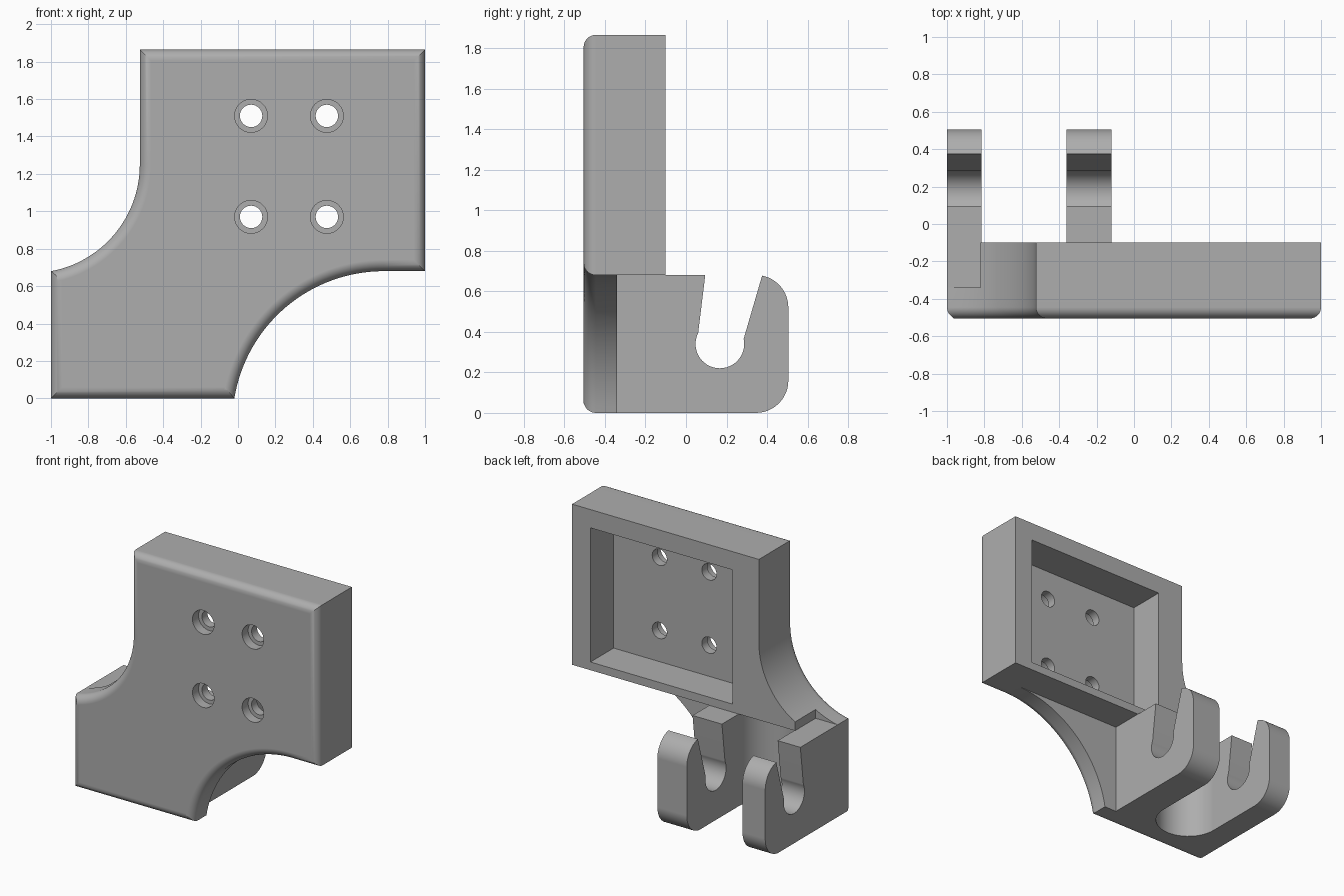
import bpy, bmesh, math
from mathutils import Vector

cube = bpy.data.objects.get("Cube")
if cube:
    bpy.data.objects.remove(cube, do_unlink=True)

grey = bpy.data.materials.new("plain grey")
grey.use_nodes = True
grey.diffuse_color = (0.42, 0.42, 0.42, 1)
grey.node_tree.nodes["Principled BSDF"].inputs["Base Color"].default_value = grey.diffuse_color

FRONT, PLATE_BACK, HOUSING_BACK, HOOK_BACK = -0.505, -0.34, -0.1, 0.505
TOP, STEP = 1.865, 0.68
HOOK_X, INNER_X, OUTER_X, HOUSING_X = -0.815, -0.36, -0.12, -0.82


def arc(c, r, a, b, n=20):
    """Points on a circle from angle a to angle b, in radians."""
    return [(c[0] + r * math.cos(a + (b - a) * i / n),
             c[1] + r * math.sin(a + (b - a) * i / n)) for i in range(n + 1)]


def prism(name, pts, axis, lo, hi, bevel=0):
    """Extrude a profile along an axis; optionally round the edges of its low end."""
    place = {"x": lambda p, d: (d, p[0], p[1]),
             "y": lambda p, d: (p[0], d, p[1]),
             "z": lambda p, d: (p[0], p[1], d)}[axis]
    bm = bmesh.new()
    cap = bm.faces.new([bm.verts.new(place(p, lo)) for p in pts])
    ext = bmesh.ops.extrude_face_region(bm, geom=[cap], use_keep_orig=True)
    moved = [v for v in ext["geom"] if isinstance(v, bmesh.types.BMVert)]
    bmesh.ops.translate(bm, verts=moved, vec=Vector(place((0, 0), hi - lo)))
    bmesh.ops.recalc_face_normals(bm, faces=bm.faces)
    if bevel:
        bmesh.ops.bevel(bm, geom=list(cap.edges), offset=bevel, segments=8,
                        profile=0.5, affect="EDGES", clamp_overlap=False)
    mesh = bpy.data.meshes.new(name)
    bm.to_mesh(mesh)
    bm.free()
    mesh.materials.append(grey)
    ob = bpy.data.objects.new(name, mesh)
    bpy.context.collection.objects.link(ob)
    return ob


def combine(target, other, operation):
    """Apply a boolean and discard the other part."""
    mod = target.modifiers.new("combine", "BOOLEAN")
    mod.operation, mod.object, mod.solver = operation, other, "EXACT"
    bpy.context.view_layer.update()
    bpy.context.view_layer.objects.active = target
    bpy.ops.object.modifier_apply(modifier=mod.name)
    bpy.data.objects.remove(other, do_unlink=True)


def box(x0, x1, y0, y1):
    return [(x0, y0), (x1, y0), (x1, y1), (x0, y1)]


# Shared curves of the left shoulder, split where the housing begins
sc, sr = (-1.105, 1.25), 0.58
split = -math.acos((HOUSING_X - sc[0]) / sr)
corner = math.atan2(STEP - sc[1], -1 - sc[0])
shoulder = arc(sc, sr, 0, split)
tip = arc(sc, sr, split, corner, 8)[1:-1] + [(-1, STEP)]

# Front plate with a large concave cut-out and rounded front edges
cr, cx = 0.81, 0.78
cc = (cx, STEP - cr)
cutout = arc(cc, cr, math.pi - math.asin((cr - STEP) / cr), math.pi / 2, 32)
outline = cutout + [(1, STEP), (1, TOP), (-0.525, TOP)] + shoulder + tip + [(-1, 0)]
bracket = prism("bracket", outline, "y", FRONT, PLATE_BACK, bevel=0.06)

# Deep housing behind the upper plate
housing = prism("housing", [(HOUSING_X, STEP), (1, STEP), (1, TOP), (-0.525, TOP)] + shoulder,
                "y", PLATE_BACK - 0.06, HOUSING_BACK)
combine(bracket, housing, "UNION")

# Hook side profile: rounded back corners and an open tapered slot
hook = ([(PLATE_BACK - 0.06, 0)]
        + arc((HOOK_BACK - 0.16, 0.16), 0.16, -math.pi / 2, 0, 12)
        + arc((HOOK_BACK - 0.16, 0.52), 0.16, 0, math.radians(79), 12)
        + arc((0.167, 0.34), 0.12, math.radians(12), math.radians(-207), 28)
        + [(0.095, STEP), (PLATE_BACK - 0.06, STEP)])
hooks = prism("hooks", hook, "x", -1, OUTER_X)

# Round-ended gap that splits the hooks
gap_r = (INNER_X - HOOK_X) / 2
gap_c = (HOOK_X + gap_r, PLATE_BACK + 0.005 + gap_r)
gap = prism("gap", arc(gap_c, gap_r, math.pi, 2 * math.pi, 24) + [(INNER_X, 1), (HOOK_X, 1)],
            "z", -0.1, 1)
combine(hooks, gap, "DIFFERENCE")
combine(bracket, hooks, "UNION")

# Rear pocket
pocket_floor = -0.37
combine(bracket, prism("pocket", box(-0.31, 0.85, 0.74, 1.73), "y", pocket_floor, 0.1),
        "DIFFERENCE")

# Four counterbored screw holes
for x in (0.07, 0.475):
    for z in (0.97, 1.51):
        for r, back in ((0.088, FRONT + 0.07), (0.06, pocket_floor + 0.1)):
            hole = prism("hole", arc((x, z), r, 0, 2 * math.pi, 32)[:-1], "y", FRONT - 0.1, back)
            combine(bracket, hole, "DIFFERENCE")

# Smooth curves, crisp edges
bpy.ops.object.select_all(action="DESELECT")
bracket.select_set(True)
bpy.context.view_layer.objects.active = bracket
bpy.ops.object.shade_smooth_by_angle(angle=math.radians(30))
weighted = bracket.modifiers.new("flat face normals", "WEIGHTED_NORMAL")
weighted.keep_sharp = True
